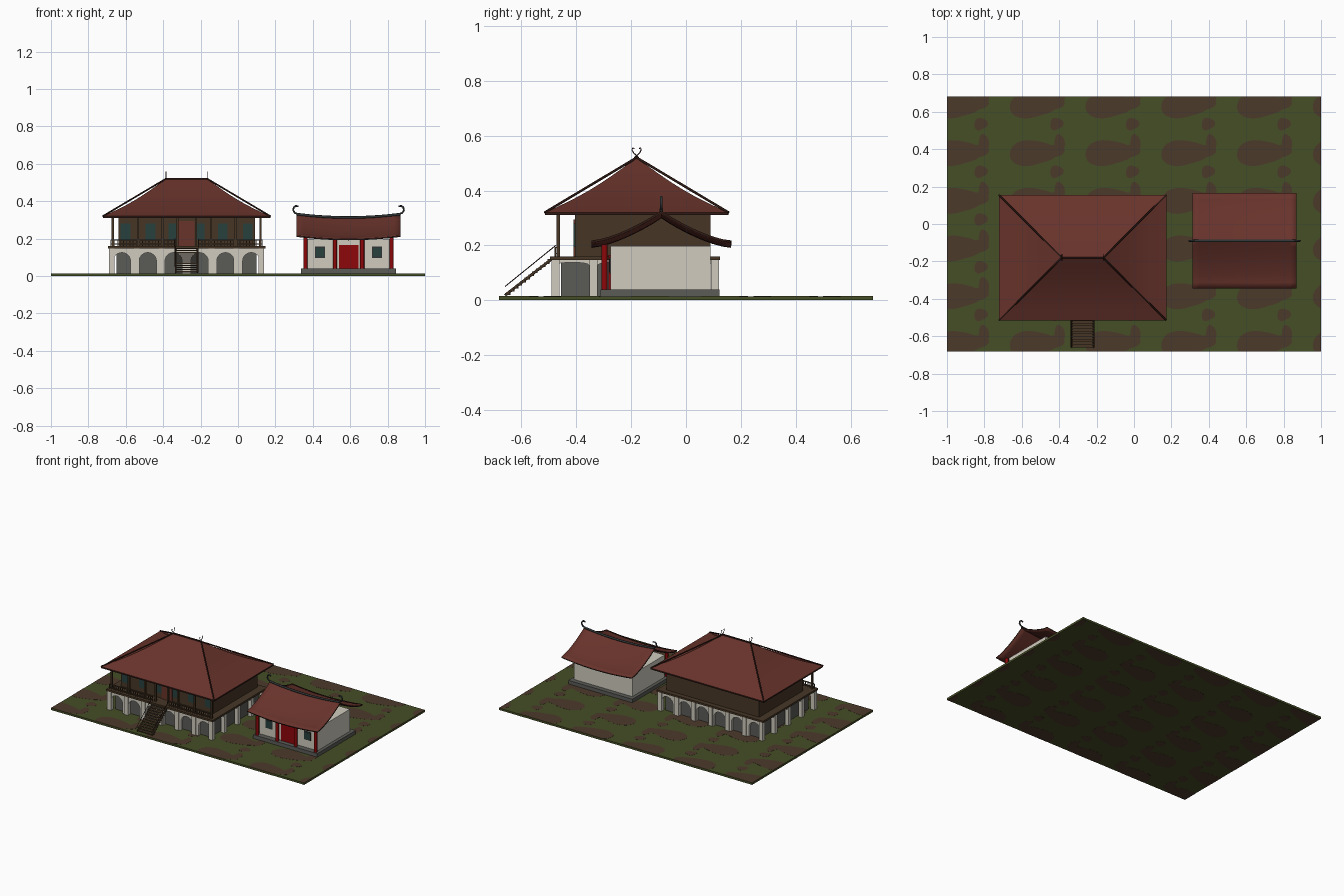
import bpy, bmesh, math

old = bpy.data.objects.get("Cube")
if old:
    bpy.data.objects.remove(old, do_unlink=True)


def material(name, *rgb):
    m = bpy.data.materials.new(name)
    m.use_nodes = True
    m.diffuse_color = (*rgb, 1)
    node = next(n for n in m.node_tree.nodes if n.type == 'BSDF_PRINCIPLED')
    node.inputs["Base Color"].default_value = (*rgb, 1)
    node.inputs["Roughness"].default_value = 0.9
    return m


GRASS = material("grass green", .06, .077, .019)
EARTH = material("earth brown", .072, .041, .024)
TILE = material("roof red", .138, .033, .024)
PLASTER = material("pale plaster", .63, .6, .52)
STONE = material("dark stone", .105, .105, .097)
WOOD = material("brown wood", .062, .037, .019)
DARK = material("dark wood", .028, .01, .007)
TEAL = material("teal shutter", .02, .052, .047)
RED = material("red paint", .27, .002, .003)
SLATE = material("slate ridge", .03, .036, .037)


def finish(name, bm, *mats):
    bmesh.ops.recalc_face_normals(bm, faces=bm.faces)
    me = bpy.data.meshes.new(name)
    bm.to_mesh(me)
    bm.free()
    for m in mats:
        me.materials.append(m)
    ob = bpy.data.objects.new(name, me)
    bpy.context.collection.objects.link(ob)
    return ob


def boxes(name, mat, *spans):
    """Each span is x0, x1, y0, y1, z0, z1."""
    bm = bmesh.new()
    for s in spans:
        verts = bmesh.ops.create_cube(bm, size=1)["verts"]
        for v in verts:
            v.co = [s[2 * i] if v.co[i] < 0 else s[2 * i + 1] for i in range(3)]
    return finish(name, bm, mat)


def tubes(name, mat, radius, *paths, sides=2):
    cu = bpy.data.curves.new(name, 'CURVE')
    cu.dimensions = '3D'
    cu.bevel_depth = radius
    cu.bevel_resolution = sides
    cu.use_fill_caps = True
    for path in paths:
        sp = cu.splines.new('POLY')
        sp.points.add(len(path) - 1)
        for p, co in zip(sp.points, path):
            p.co = (*co, 1)
    tmp = bpy.data.objects.new(name, cu)
    bpy.context.collection.objects.link(tmp)
    bpy.context.view_layer.update()
    me = bpy.data.meshes.new_from_object(tmp.evaluated_get(bpy.context.evaluated_depsgraph_get()))
    bpy.data.objects.remove(tmp, do_unlink=True)
    me.materials.clear()
    me.materials.append(mat)
    ob = bpy.data.objects.new(name, me)
    bpy.context.collection.objects.link(ob)


def smooth(ob):
    bpy.ops.object.select_all(action='DESELECT')
    ob.select_set(True)
    bpy.context.view_layer.objects.active = ob
    bpy.ops.object.shade_smooth_by_angle(angle=math.radians(30))


def extrude_outline(bm, pts, offset):
    face = bm.faces.new([bm.verts.new(p) for p in pts])
    ext = bmesh.ops.extrude_face_region(bm, geom=[face])["geom"]
    bmesh.ops.translate(bm, vec=offset, verts=[g for g in ext if isinstance(g, bmesh.types.BMVert)])


# Ground slab with thin earth patches on both sides
GX, GY, GROUND = 1, .682, .014
boxes("ground", GRASS, (-GX, GX, -GY, GY, .0006, GROUND))


def patch(bm, cx, cy, rx, ry, wobble):
    ring = []
    for i in range(24):
        a = math.tau * i / 24
        r = 1 + wobble * math.sin(2 * a + 1) + wobble * math.cos(3 * a)
        ring.append((max(-GX, min(GX, cx + rx * r * math.cos(a))),
                     max(-GY, min(GY, cy + ry * r * math.sin(a)))))
    if any(max(axis) - min(axis) < .01 for axis in zip(*ring)):
        return
    for z in (0, GROUND - .0006):
        extrude_outline(bm, [(x, y, z) for x, y in ring], (0, 0, .0012))


bm = bmesh.new()
for col in range(6):
    for row in range(6):
        x, y = -.95 + .405 * col, .635 - .255 * row
        patch(bm, x, y, .12, .072, .08)
        patch(bm, x + .145, y + .045, .026, .06, .1)
        patch(bm, x + .12, y + .01, .05, .035, .05)
        patch(bm, x + .13, y - .1, .033, .035, .1)
bmesh.ops.dissolve_degenerate(bm, dist=.0001, edges=bm.edges)
finish("earth_patches", bm, EARTH)

# Large house: ground floor arcade around a stone core
X0, X1, Y0, Y1, FLOOR = -.69, .14, -.49, .12, .147
CX, CY = -.275, -.18
boxes("ground_floor_core", STONE, (X0 + .04, X1 - .04, Y0 + .035, Y1 - .03, GROUND, FLOOR))


def arcade(name, start, end, bays, opening, spring, rise, place, depth):
    """Wall with a row of arches; place turns distance and height into a point."""
    pitch = (end - start) / bays
    pts = [(start, FLOOR), (start, GROUND)]
    for i in range(bays):
        c = start + pitch * (i + .5)
        pts.append((c - opening, GROUND))
        pts += [(c - opening * math.cos(math.pi * k / 12), spring + rise * math.sin(math.pi * k / 12))
                for k in range(13)]
        pts.append((c + opening, GROUND))
    pts += [(end, GROUND), (end, FLOOR)]
    bm = bmesh.new()
    extrude_outline(bm, [place(d, z) for d, z in pts], depth)
    finish(name, bm, PLASTER)


for side, y, d in (("front", Y0 + .008, .02), ("back", Y1 - .008, -.02)):
    arcade(side + "_arcade", X0, X1, 6, .046, .08, .045, lambda a, z: (a, y, z), (0, d, 0))
for side, x, d in (("right", X0 + .008, .02), ("left", X1 - .008, -.02)):
    arcade(side + "_arcade", Y0, Y1, 4, .06, .128, .01, lambda a, z: (x, a, z), (d, 0, 0))

piers = []
for i in range(7):
    x = X0 + .015 + (X1 - X0 - .03) * i / 6
    piers += [(x - .015, x + .015, y, y + .028, GROUND, FLOOR) for y in (Y0, Y1 - .028)]
for i in range(1, 4):
    y = Y0 + (Y1 - Y0) * i / 4
    piers += [(x, x + .025, y - .014, y + .014, GROUND, FLOOR) for x in (X0, X1 - .025)]
boxes("arcade_piers", PLASTER, *piers)

# Large house: floor, walls, openings
boxes("veranda_floor", WOOD, (X0 - .006, X1 + .006, Y0 - .006, Y1 + .004, FLOOR, .16))
WALL_Y = -.405
boxes("upper_walls", WOOD, (X0 + .05, X1 - .05, WALL_Y, .09, .16, .316))
windows = [CX + s * o for o in (.07, .193, .327) for s in (-1, 1)]
boxes("shutters", TEAL, *[(x - .026, x + .026, WALL_Y - .005, WALL_Y, .195, .28) for x in windows])
boxes("upper_door", TILE, (CX - .042, CX + .042, WALL_Y - .006, WALL_Y, .16, .295))

# Large house: veranda posts and railing with a gap at the stairs
posts = [CX + s * o for o in (.05, .13, .26, .395) for s in (-1, 1)]
boxes("veranda_posts", WOOD, *[(x - .006, x + .006, -.472, -.46, .16, .315) for x in posts])
rail = []
for a, b in ((X0 + .01, CX - .065), (CX + .065, X1 - .01)):
    rail += [(a, b, -.48, -.473, z, z + .005) for z in (.168, .19)]
    rail += [(a + (b - a) * i / 20 - .002, a + (b - a) * i / 20 + .002, -.479, -.474, .16, .192)
             for i in range(21)]
boxes("veranda_railing", WOOD, *rail)

# Stairs
N, S0, S1 = 12, CX - .062, CX + .062
treads = []
for i in range(N):
    y, z = -.66 + .17 * i / N, .02 + .135 * i / N
    treads.append((S0, S1, y, y + .02, z, z + .006))
boxes("stair_treads", WOOD, *treads)
tubes("stair_stringers", WOOD, .005, *[((x, -.66, .018), (x, -.49, .15)) for x in (S0 + .004, S1 - .004)],
      sides=0)
tubes("stair_handrails", DARK, .0018,
      *[((x, -.66, .05), (x, -.475, .2)) for x in (S0, S1)])

# Large hipped roof with sagging slopes and dark fascia
EX, EY, RIDGE, EAVE, TOP = .4475, .335, .11, .32, .52
bm = bmesh.new()
rings = [[(s * EX, t * EY, EAVE - .01) for s, t in ((-1, -1), (1, -1), (1, 1), (-1, 1))]]
for k in range(9):
    f = k / 8
    hx, hy = EX + (RIDGE - EX) * f, EY * (1 - f)
    z = EAVE + (TOP - EAVE) * f - .016 * math.sin(math.pi * f)
    rings.append([(-hx, -hy, z), (hx, -hy, z), (hx, hy, z), (-hx, hy, z)])
rings = [[bm.verts.new((x + CX, y + CY, z)) for x, y, z in r] for r in rings]
bm.faces.new(rings[0])
for low, high in zip(rings, rings[1:]):
    for i in range(4):
        j = (i + 1) % 4
        bm.faces.new((low[i], low[j], high[j], high[i]))
bmesh.ops.remove_doubles(bm, verts=bm.verts, dist=.0005)
bm.normal_update()
for f in bm.faces:
    f.material_index = int(abs(f.normal.z) < .1)
smooth(finish("large_roof", bm, TILE, DARK))
hips = [((CX + s * EX, CY + t * EY, EAVE), (CX + s * RIDGE, CY, TOP)) for s in (-1, 1) for t in (-1, 1)]
tubes("hip_beams", DARK, .0045, *hips, sides=1)
boxes("large_ridge", DARK, (CX - .113, CX + .113, CY - .004, CY + .004, TOP - .008, TOP + .005))
horn = ((-.008, 0), (.01, .016), (.017, .028), (.014, .036), (.008, .032))
tubes("ridge_horns", DARK, .002, *[[(CX + s * RIDGE, CY + t * y, TOP + z) for y, z in horn]
                                   for s in (-1, 1) for t in (-1, 1)])

# Small house: plinth, walls, door, windows and pillars
HX, HY, PLINTH = .591, -.09, .04
boxes("plinth", STONE, (HX - .253, HX + .253, -.312, .123, GROUND, PLINTH))
FRONT = -.275
boxes("small_walls", PLASTER, (HX - .23, HX + .23, FRONT, .09, PLINTH, .198))
boxes("small_door", RED, (HX - .052, HX + .052, FRONT - .007, FRONT, PLINTH, .165))
sills = [HX + s * .152 for s in (-1, 1)]
boxes("window_frames", SLATE, *[(x - .027, x + .027, FRONT - .004, FRONT, .097, .157) for x in sills])
boxes("window_panes", TEAL, *[(x - .021, x + .021, FRONT - .006, FRONT, .103, .151) for x in sills])
tubes("red_pillars", RED, .011, *[((HX + o, -.297, PLINTH), (HX + o, -.297, .204))
                                  for o in (-.23, -.073, .073, .23)], sides=3)

# Small saddle roof, curved along both directions, with a dark rim
RX, RY, M = .278, .255, 16
bm = bmesh.new()
grid = []
for i in range(M + 1):
    u = 2 * i / M - 1
    grid.append([])
    for j in range(M + 1):
        v = 2 * j / M - 1
        z = .2 + .108 * (1 - abs(v)) ** 1.5 + .018 * u * u
        grid[i].append(bm.verts.new((HX + RX * u, HY + RY * v, z)))
for i in range(M):
    for j in range(M):
        bm.faces.new((grid[i][j], grid[i + 1][j], grid[i + 1][j + 1], grid[i][j + 1]))
roof = finish("small_roof", bm, TILE, DARK)
if roof.data.polygons[0].normal.z < 0:
    roof.data.flip_normals()
smooth(roof)
mod = roof.modifiers.new("thickness", 'SOLIDIFY')
mod.thickness = .009
mod.offset = -1
mod.material_offset_rim = 1

# Small ridge with curled ends
path = [(u / 8, .313 + .018 * (u / 8) ** 2) for u in range(-8, 9)]
tubes("small_ridge", SLATE, .007, [(HX + RX * u, HY, z) for u, z in path])
curl = ((-.01, .33), (.01, .338), (.018, .352), (.015, .367), (.004, .375), (-.01, .372))
tubes("ridge_curls", SLATE, .005, *[[(HX + s * (RX + x), HY, z) for x, z in curl] for s in (-1, 1)])
